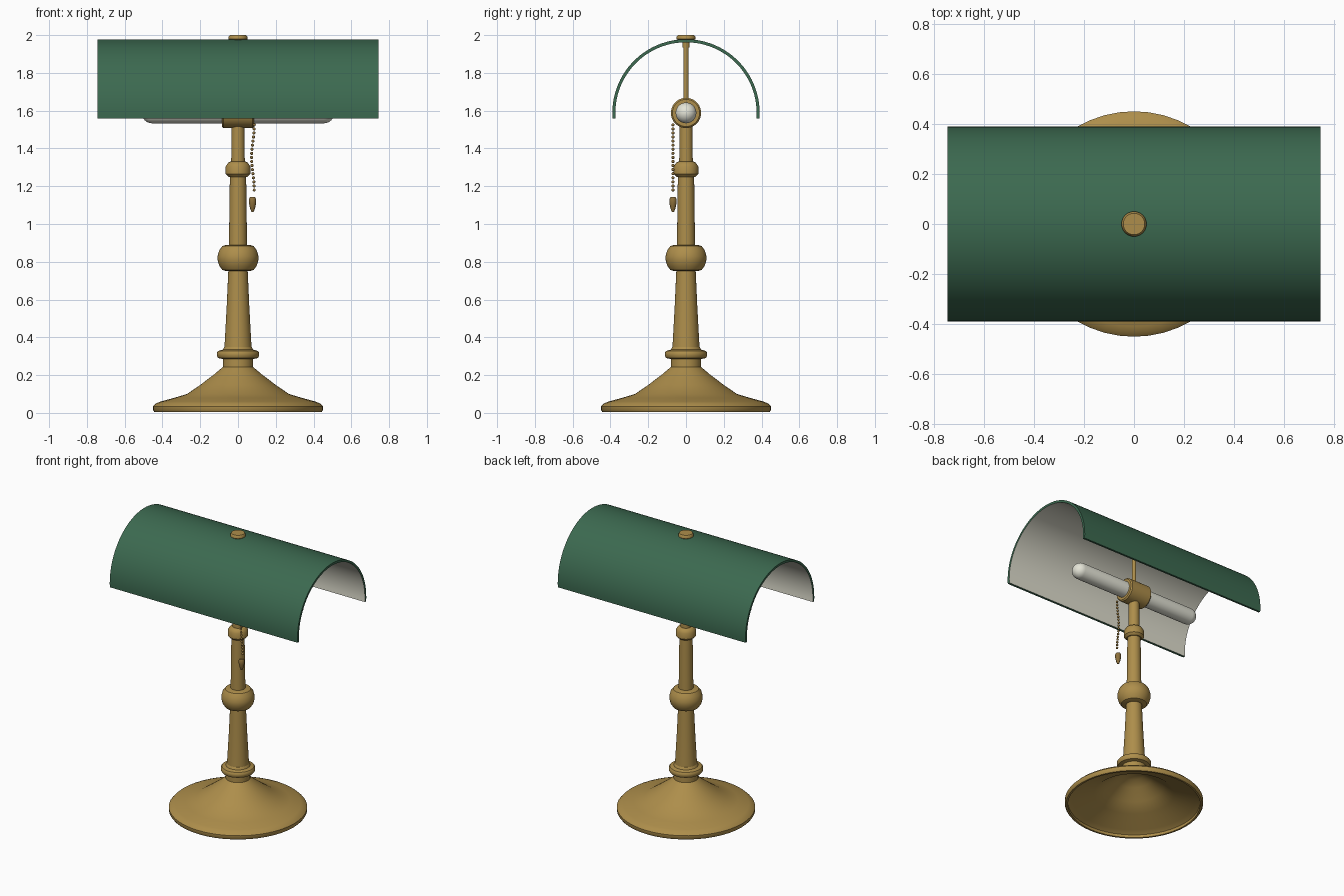
import bpy, bmesh, math
from mathutils import Matrix

if "Cube" in bpy.data.objects:
    bpy.data.objects.remove(bpy.data.objects["Cube"])


def material(name, rgb):
    m = bpy.data.materials.new(name)
    m.diffuse_color = (*rgb, 1)
    m.use_nodes = True
    m.node_tree.nodes["Principled BSDF"].inputs["Base Color"].default_value = m.diffuse_color
    return m


BRASS = material("brass", (0.42, 0.27, 0.07))
DARK = material("dark_brass", (0.27, 0.165, 0.045))
GREEN = material("green_enamel", (0.045, 0.142, 0.08))
CREAM = material("cream_lining", (0.74, 0.73, 0.62))
GLASS = material("bulb_glass", (0.78, 0.78, 0.68))


def finish(name, bm, mats, angle=35):
    mesh = bpy.data.meshes.new(name)
    bmesh.ops.recalc_face_normals(bm, faces=bm.faces)
    bm.to_mesh(mesh)
    bm.free()
    ob = bpy.data.objects.new(name, mesh)
    bpy.context.collection.objects.link(ob)
    for m in mats:
        mesh.materials.append(m)
    bpy.ops.object.select_all(action="DESELECT")
    ob.select_set(True)
    bpy.context.view_layer.objects.active = ob
    bpy.ops.object.shade_smooth_by_angle(angle=math.radians(angle))
    return ob


def lathe(name, profile, mat, at=(0, 0, 0), along_x=False, n=40):
    """Spin (radius, height) points round z, optionally laid along x."""
    bm = bmesh.new()
    vs = [bm.verts.new((r, 0, z)) for r, z in profile]
    es = [bm.edges.new(p) for p in zip(vs, vs[1:])]
    bmesh.ops.spin(bm, geom=vs + es, cent=(0, 0, 0), axis=(0, 0, 1),
                   angle=math.tau, steps=n, use_duplicate=False)
    bmesh.ops.remove_doubles(bm, verts=bm.verts, dist=1e-5)
    rot = Matrix.Rotation(math.pi / 2, 4, "Y") if along_x else Matrix()
    bm.transform(Matrix.Translation(at) @ rot)
    return finish(name, bm, [mat])


AXIS_Z = 1.588

# hollow bell-shaped base
lathe("base", [(0, 0.235), (0.06, 0.225), (0.11, 0.195), (0.19, 0.135), (0.26, 0.085),
               (0.40, 0.045), (0.43, 0.025), (0.43, 0.005), (0.443, 0.005), (0.45, 0.015), (0.45, 0.035),
               (0.435, 0.05), (0.41, 0.06), (0.34, 0.079), (0.27, 0.10), (0.20, 0.148),
               (0.125, 0.205), (0.078, 0.245), (0, 0.245)], BRASS, n=48)

# turned column with collars and a flattened ball
lathe("foot_collar", [(0, 0.24), (0.08, 0.24), (0.08, 0.285), (0.105, 0.29), (0.112, 0.302),
                      (0.112, 0.318), (0.105, 0.328), (0.08, 0.335), (0.072, 0.35),
                      (0, 0.35)], BRASS)
lathe("lower_stem", [(0, 0.33), (0.073, 0.33), (0.071, 0.36), (0.06, 0.56), (0.051, 0.76),
                     (0, 0.76)], BRASS)
lathe("column_ball", [(0, 0.75), (0.06, 0.75), (0.083, 0.757), (0.1, 0.78), (0.108, 0.81),
                      (0.108, 0.83), (0.1, 0.86), (0.083, 0.883), (0.06, 0.89), (0, 0.89)], BRASS)
lathe("middle_stem", [(0, 0.88), (0.048, 0.88), (0.043, 1.26), (0, 1.26)], BRASS)
lathe("upper_collar", [(0, 1.25), (0.05, 1.25), (0.065, 1.265), (0.065, 1.305), (0.052, 1.325),
                       (0.04, 1.33), (0, 1.33)], BRASS)
lathe("upper_stem", [(0, 1.32), (0.036, 1.32), (0.034, 1.54), (0, 1.54)], BRASS)

# lamp socket lying along x, with the tube bulb through it
lathe("socket", [(0, -0.086), (0.072, -0.086), (0.08, -0.078), (0.08, 0.078), (0.072, 0.086),
                 (0, 0.086)], BRASS, (0, 0, AXIS_Z), True)
R, HALF = 0.055, 0.51
cap = [(R * math.sin(a), HALF - R + R * math.cos(a))
       for a in [i * math.pi / 16 for i in range(9)]]
cap[0] = (0, HALF)
lathe("tube_bulb", cap + [(r, -z) for r, z in reversed(cap)], GLASS,
      (0, 0, AXIS_Z), True, 28)

# rod, nut and finial that hold the shade
lathe("shade_rod", [(0, 1.65), (0.0145, 1.65), (0.0145, 1.97), (0, 1.97)], BRASS, n=20)
lathe("rod_nut", [(0, 1.935), (0.019, 1.935), (0.019, 1.962), (0, 1.962)], BRASS, n=20)
lathe("finial", [(0, 1.97), (0.04, 1.97), (0.05, 1.979), (0.05, 1.99), (0.043, 2.0),
                 (0, 2.0)], BRASS, n=32)

# half-cylinder shade: green outside and edges, cream inside
RO, RI, HX, STEPS = 0.39, 0.374, 0.745, 48
bm = bmesh.new()
rings = []
for i in range(STEPS + 1):
    a = math.radians(-4.5 + 189 * i / STEPS)
    c, s = math.cos(a), math.sin(a)
    rings.append([bm.verts.new((x, r * c, AXIS_Z + r * s))
                  for r, x in ((RO, -HX), (RO, HX), (RI, HX), (RI, -HX))])
for p, q in zip(rings, rings[1:]):
    for k in range(4):
        f = bm.faces.new((p[k], p[(k + 1) % 4], q[(k + 1) % 4], q[k]))
        f.material_index = 1 if k == 2 else 0
bm.faces.new(rings[0])
bm.faces.new(rings[-1])
finish("shade", bm, [GREEN, CREAM])

# pull chain of beads, gently waving, with a drop-shaped pull
bm = bmesh.new()
BEADS = 17
for i in range(BEADS):
    t = i / (BEADS - 1)
    pos = (0.079 + 0.007 * math.cos(t * math.tau), -0.069, 1.525 - 0.345 * t)
    bmesh.ops.create_icosphere(bm, subdivisions=2, radius=0.0085,
                               matrix=Matrix.Translation(pos))
finish("pull_chain", bm, [DARK], 60)
lathe("chain_pull", [(0, 0.04), (0.014, 0.04), (0.019, 0.03), (0.019, 0.008), (0.013, -0.02),
                     (0.006, -0.038), (0, -0.04)], DARK, (0.077, -0.069, 1.102), n=20)
